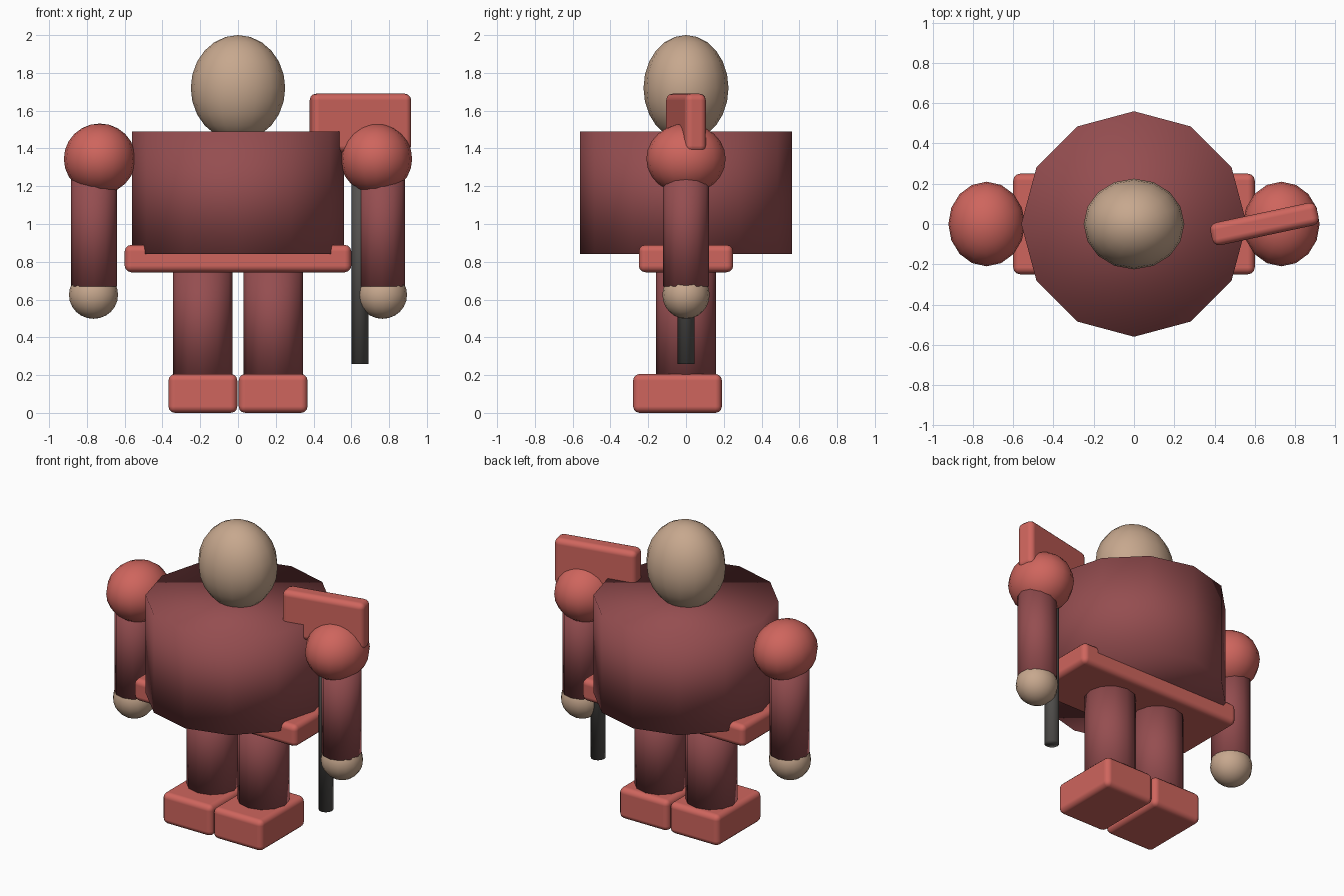
import bpy
from math import radians

if "Cube" in bpy.data.objects:
    bpy.data.objects.remove(bpy.data.objects["Cube"])


def material(name, colour):
    m = bpy.data.materials.new(name)
    m.use_nodes = True
    m.diffuse_color = (*colour, 1)
    m.node_tree.nodes["Principled BSDF"].inputs["Base Color"].default_value = (*colour, 1)
    return m


RED = material("bright red", (0.62, 0.13, 0.11))
MAROON = material("dark red", (0.30, 0.075, 0.08))
SKIN = material("tan skin", (0.57, 0.39, 0.27))
GREY = material("dark grey", (0.09, 0.085, 0.08))


def finish(name, mat):
    o = bpy.context.object
    o.name = name
    o.data.materials.append(mat)
    bpy.ops.object.shade_smooth()
    return o


def ball(name, mat, centre, radii, segments=16, rings=12):
    bpy.ops.mesh.primitive_uv_sphere_add(segments=segments, ring_count=rings, location=centre)
    bpy.context.object.scale = radii
    return finish(name, mat)


def tube(name, mat, x, radius, bottom, top, sides=12):
    bpy.ops.mesh.primitive_cylinder_add(vertices=sides, radius=radius, depth=top - bottom,
                                        location=(x, 0, (bottom + top) / 2))
    return finish(name, mat)


def rounded_box(name, mat, centre, size, turn=0):
    bpy.ops.mesh.primitive_cube_add(size=1, location=centre)
    o = bpy.context.object
    o.scale = size
    bpy.ops.object.transform_apply(location=False, rotation=False, scale=True)
    o.rotation_euler.z = radians(turn)
    finish(name, mat)
    bevel = o.modifiers.new("rounded edges", 'BEVEL')
    bevel.width = 0.035
    bevel.segments = 3
    bevel.harden_normals = True
    return o


# Body
tube("torso", MAROON, 0, 0.56, 0.84, 1.49)
ball("head", SKIN, (0, 0, 1.72), (0.25, 0.225, 0.28))
rounded_box("belt", RED, (0, 0, 0.817), (1.2, 0.5, 0.145))

# Limbs on both sides
for side, s in (("left", 1), ("right", -1)):
    ball(side + "_shoulder", RED, (s * 0.732, 0, 1.345), (0.19, 0.21, 0.187))
    tube(side + "_arm", MAROON, s * 0.762, 0.122, 0.67, 1.3)
    ball(side + "_hand", SKIN, (s * 0.765, 0, 0.625), (0.13, 0.125, 0.127))
    tube(side + "_leg", MAROON, s * 0.187, 0.158, 0.18, 0.8)
    rounded_box(side + "_foot", RED, (s * 0.186, -0.045, 0.103), (0.365, 0.47, 0.206))

# Hammer in the left hand
tube("hammer_handle", GREY, 0.647, 0.045, 0.26, 1.5)
rounded_box("hammer_head", RED, (0.648, 0, 1.535), (0.54, 0.115, 0.31), 12)
